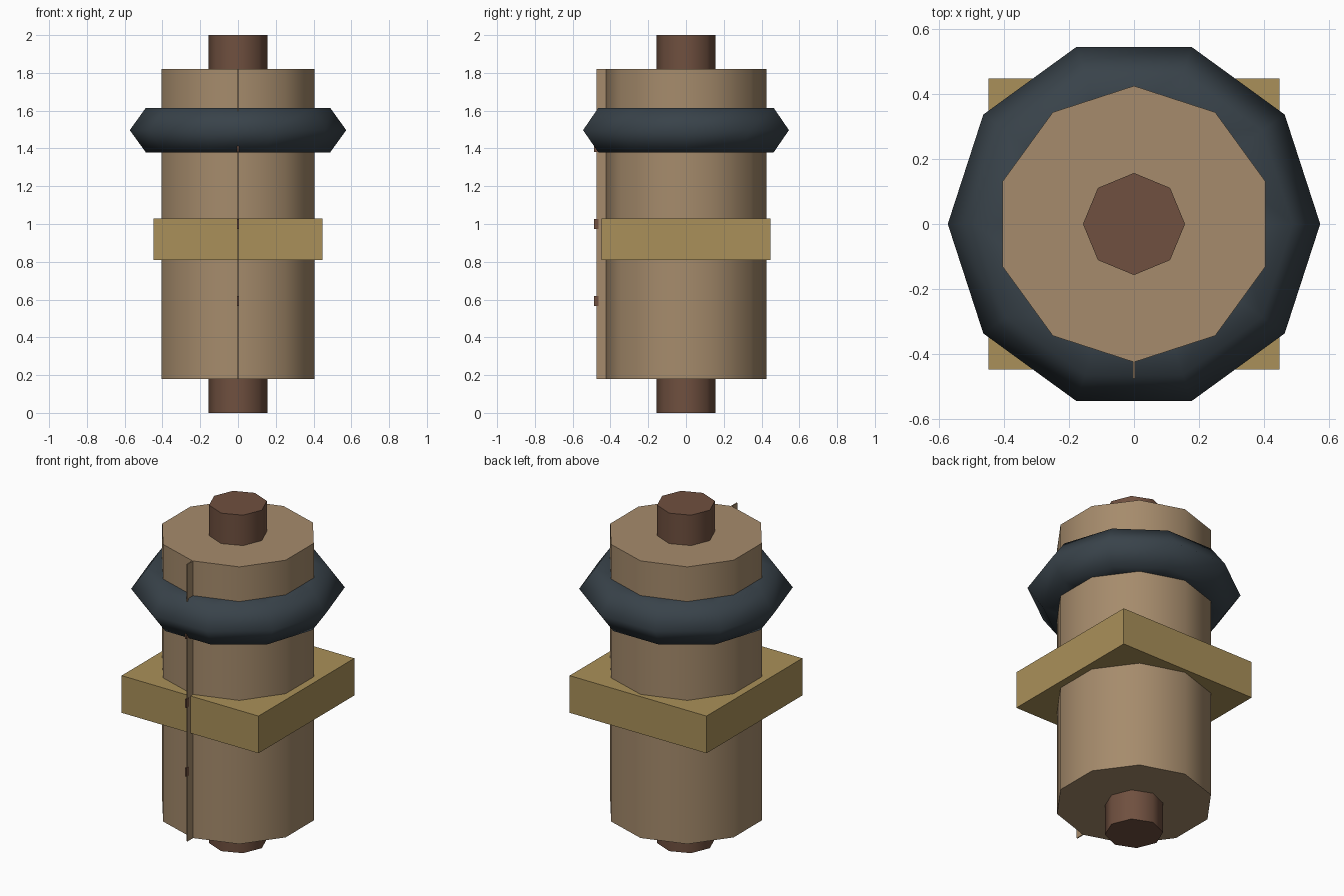
import bpy
from math import radians

if "Cube" in bpy.data.objects:
    bpy.data.objects.remove(bpy.data.objects["Cube"])


def material(name, rgb):
    m = bpy.data.materials.new(name)
    m.diffuse_color = (*rgb, 1)
    m.use_nodes = True
    m.node_tree.nodes["Principled BSDF"].inputs["Base Color"].default_value = m.diffuse_color
    return m


TAN = material("tan", (0.38, 0.26, 0.15))
BROWN = material("brown", (0.16, 0.08, 0.05))
SLATE = material("slate", (0.04, 0.055, 0.068))
BRASS = material("brass", (0.40, 0.28, 0.10))


def finish(name, mat, angle=None):
    ob = bpy.context.object
    ob.name = name
    ob.data.materials.append(mat)
    bpy.ops.object.transform_apply(location=False, rotation=False, scale=True)
    if angle:
        bpy.ops.object.shade_smooth_by_angle(angle=radians(angle))
    return ob


def cylinder(name, sides, radius, z0, z1, mat):
    bpy.ops.mesh.primitive_cylinder_add(vertices=sides, radius=radius, depth=z1 - z0,
                                        location=(0, 0, (z0 + z1) / 2))
    return finish(name, mat, 50)


def box(name, centre, size, mat):
    bpy.ops.mesh.primitive_cube_add(size=1, location=centre)
    bpy.context.object.scale = size
    return finish(name, mat)


# Central shaft and barrel body
cylinder("shaft", 8, 0.157, 0, 2, BROWN)
cylinder("barrel", 10, 0.425, 0.18, 1.82, TAN)

# Slightly flattened padded ring
bpy.ops.mesh.primitive_torus_add(major_segments=10, minor_segments=6,
                                 major_radius=0.403, minor_radius=0.17,
                                 location=(0, 0, 1.497))
bpy.context.object.scale = (1, 1, 0.8)
finish("ring", SLATE, 70)

# Square collar
box("collar", (0, 0, 0.92), (0.896, 0.896, 0.22), BRASS)

# Thin seam fin down the front, with small studs along it
box("seam_fin", (0, -0.44, 1.0), (0.006, 0.07, 1.64), TAN)
for i in range(3):
    box(f"seam_stud_{i + 1}", (0, -0.475, 0.593 + 0.407 * i), (0.009, 0.024, 0.052), BROWN)
